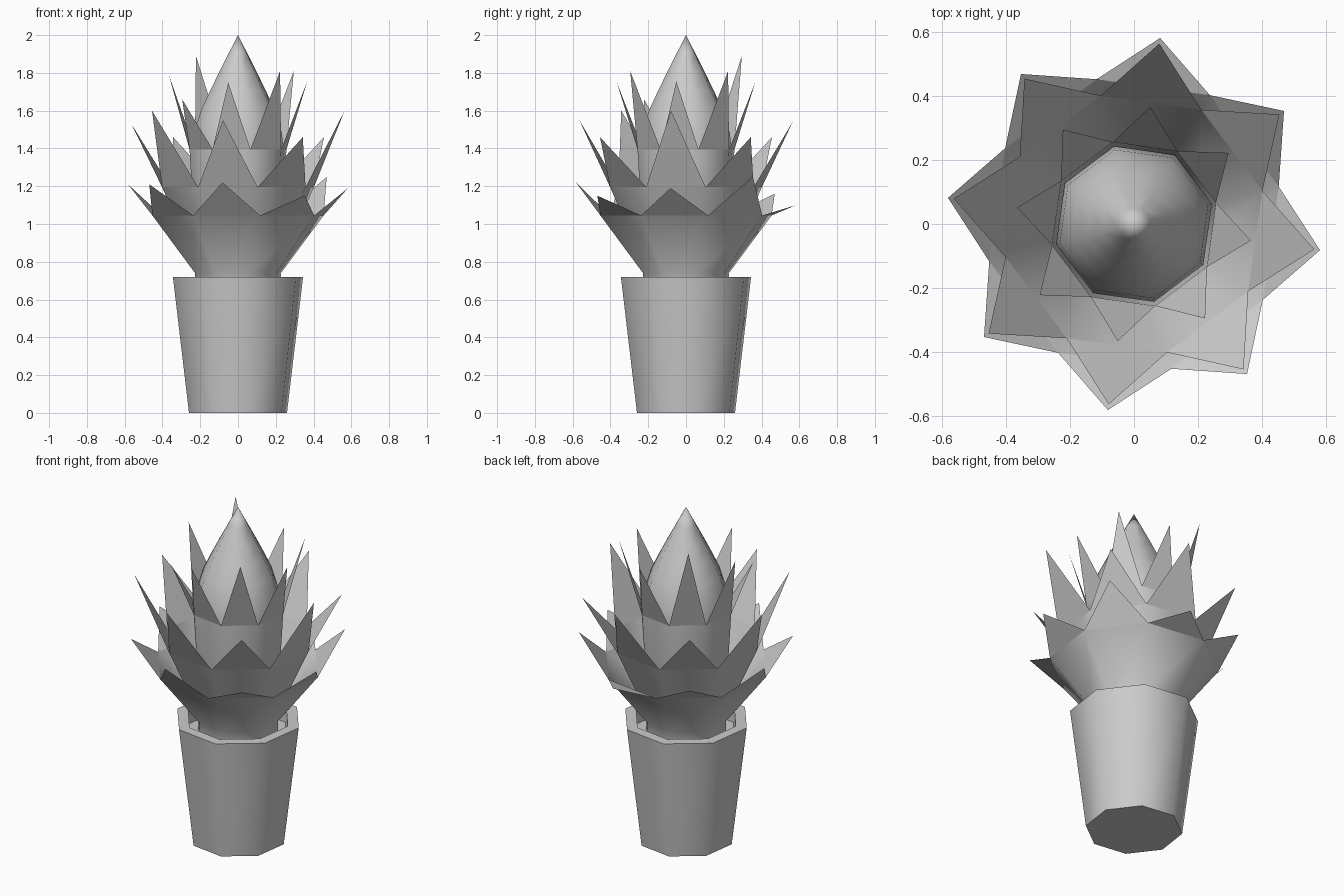
import bpy
import bmesh
from math import sin, cos, radians

if "Cube" in bpy.data.objects:
    bpy.data.objects.remove(bpy.data.objects["Cube"])

SIDES = 8
TURN = -8.0          # the whole plant is turned slightly about z
STEP = 360.0 / SIDES


def polar(r, deg, z):
    return (r * cos(radians(deg)), r * sin(radians(deg)), z)


def ring(bm, r, z):
    """Octagon of vertices whose corners sit between the leaf tips."""
    return [bm.verts.new(polar(r, TURN + STEP * (i - 0.5), z)) for i in range(SIDES)]


def bridge(bm, a, b, smooth=True):
    for i in range(SIDES):
        j = (i + 1) % SIDES
        bm.faces.new((a[i], a[j], b[j], b[i])).smooth = smooth


def finish(bm, name):
    bmesh.ops.recalc_face_normals(bm, faces=bm.faces)
    mesh = bpy.data.meshes.new(name)
    bm.to_mesh(mesh)
    bm.free()
    obj = bpy.data.objects.new(name, mesh)
    bpy.context.collection.objects.link(obj)
    return obj


# Pot: tapered octagon with a thick flat rim and a recessed soil floor
bm = bmesh.new()
bottom, top = ring(bm, 0.268, 0), ring(bm, 0.356, 0.72)
inner, soil = ring(bm, 0.292, 0.72), ring(bm, 0.286, 0.64)
bm.faces.new(bottom)
bridge(bm, bottom, top)
bridge(bm, top, inner, smooth=False)
bridge(bm, inner, soil)
bm.faces.new(soil)
finish(bm, "pot")


# Leaf whorls: a flaring octagonal cup topped with eight pointed leaves
def leaf_whorl(name, profile, tip_r, tip_heights):
    bm = bmesh.new()
    rings = [ring(bm, r, z) for r, z in profile]
    for a, b in zip(rings, rings[1:]):
        bridge(bm, a, b)
    rim = rings[-1]
    for i, z in enumerate(tip_heights):
        tip = bm.verts.new(polar(tip_r, TURN + STEP * i, z))
        bm.faces.new((rim[i], rim[(i + 1) % SIDES], tip))
    return finish(bm, name)


# tip heights run anticlockwise from the +x side
leaf_whorl("outer_leaves", [(0.235, 0.64), (0.235, 0.74), (0.468, 1.045)], 0.588,
           [1.19, 1.25, 1.10, 1.16, 1.21, 1.21, 1.22, 1.15])
leaf_whorl("middle_leaves", [(0.21, 0.74), (0.415, 1.195)], 0.57,
           [1.60, 1.46, 1.54, 1.46, 1.53, 1.60, 1.55, 1.46])
leaf_whorl("inner_leaves", [(0.20, 0.80), (0.25, 1.15), (0.265, 1.395)], 0.37,
           [1.755, 1.81, 1.75, 1.89, 1.79, 1.66, 1.75, 1.81])

# Central bud: smooth pointed teardrop
bm = bmesh.new()
profile = [(0.14, 1.05), (0.225, 1.2), (0.252, 1.36), (0.24, 1.48),
           (0.203, 1.6), (0.155, 1.7), (0.105, 1.8), (0.053, 1.9)]
rings = [ring(bm, r, z) for r, z in profile]
for a, b in zip(rings, rings[1:]):
    bridge(bm, a, b)
apex = bm.verts.new((0, 0, 2.0))
for i in range(SIDES):
    bm.faces.new((rings[-1][i], rings[-1][(i + 1) % SIDES], apex)).smooth = True
bm.faces.new(rings[0])
finish(bm, "bud")
